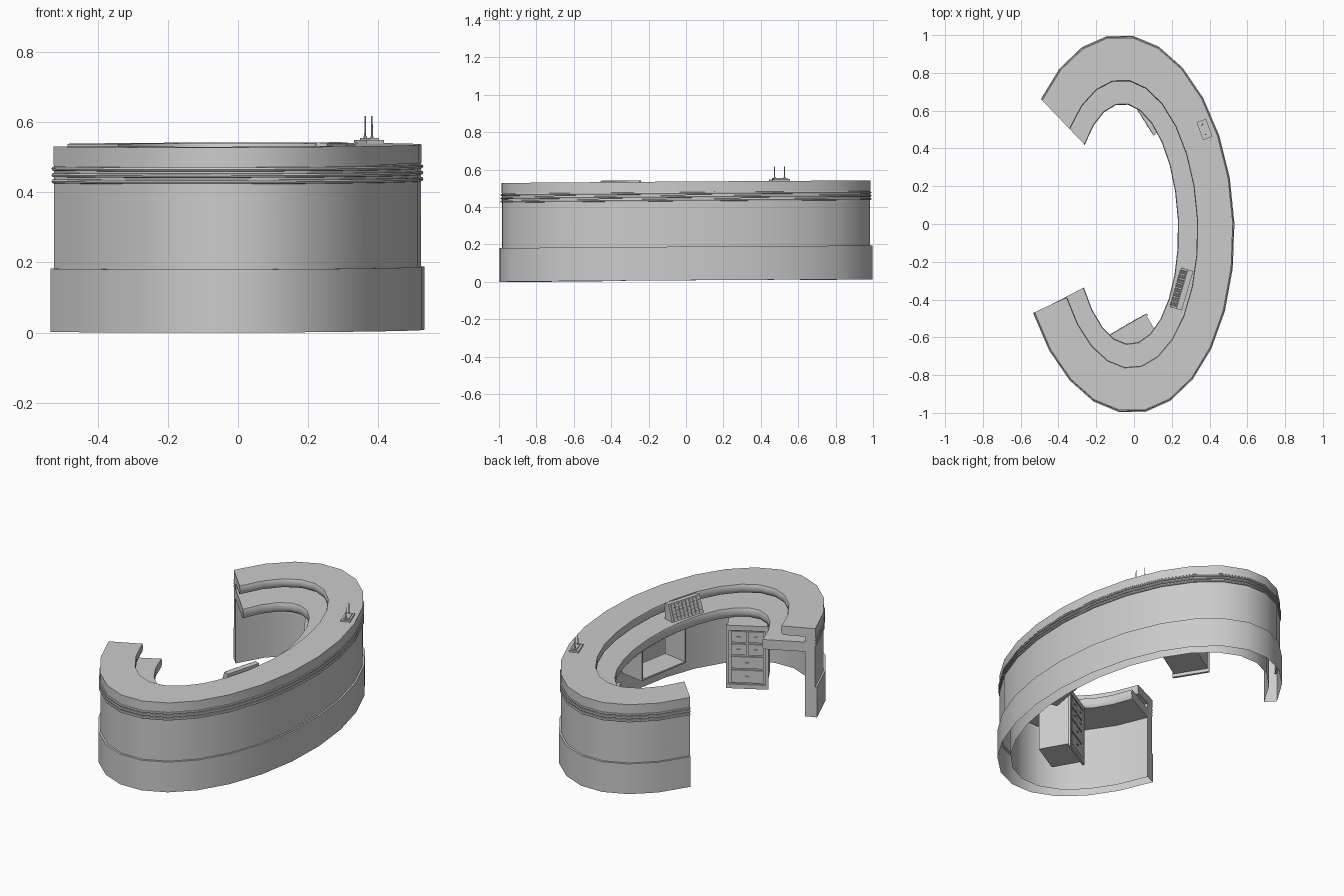
import bpy, bmesh, math
from mathutils import Vector, Matrix

if "Cube" in bpy.data.objects:
    bpy.data.objects.remove(bpy.data.objects["Cube"])

SEG = 21


def tilt(co):
    # the whole desk leans very slightly
    return (co[0], co[1], co[2] + 0.007 * (1 + co[1]) + 0.003 * co[0])


def finish(bm, name, smooth=False):
    for v in bm.verts:
        v.co = tilt(v.co)
    bmesh.ops.recalc_face_normals(bm, faces=bm.faces)
    me = bpy.data.meshes.new(name)
    bm.to_mesh(me)
    bm.free()
    ob = bpy.data.objects.new(name, me)
    bpy.context.collection.objects.link(ob)
    if smooth:
        bpy.ops.object.select_all(action='DESELECT')
        ob.select_set(True)
        bpy.context.view_layer.objects.active = ob
        bpy.ops.object.shade_smooth_by_angle(angle=math.radians(32))
    return ob


def plan(f, s):
    # desk plan: f = 0 outer face .. 1 worktop inner edge, s = 0..1 along the desk
    t = math.radians(138.7 - s * (290.7 - 4 * f))
    a, b = 0.574 - 0.299 * f, 1.003 - 0.368 * f
    return (-0.042 + a * math.cos(t) - 0.03 * (1 - 0.4 * f) * math.sin(t), b * math.sin(t))


def sweep(name, profile, skip=()):
    # closed (f, z) cross-section swept around the open oval; skip leaves out sides
    bm = bmesh.new()
    rows = [[bm.verts.new((*plan(f, i / SEG), z)) for f, z in profile] for i in range(SEG + 1)]
    n = len(profile)
    for r0, r1 in zip(rows, rows[1:]):
        for j in range(n):
            if j in skip:
                continue
            k = (j + 1) % n
            bm.faces.new((r0[j], r0[k], r1[k], r1[j]))
    bm.faces.new(rows[0])
    bm.faces.new(rows[-1])
    return finish(bm, name, True)


def rect(f0, f1, z0, z1):
    return [(f0, z0), (f1, z0), (f1, z1), (f0, z1)]


def slab(f0, f1, z0, z1, r=0.012):
    # slab with an eased inner edge
    return [(f0, z0), (f1 - 3 * r, z0), (f1 - r, z0 + r * 0.7), (f1, z0 + 2 * r),
            (f1, z1 - r), (f1 - r, z1), (f0, z1)]


def box(bm, frame, lo, hi):
    # box between two local corners, placed by a frame
    c = [(a + b) / 2 for a, b in zip(lo, hi)]
    d = [b - a for a, b in zip(lo, hi)]
    bmesh.ops.create_cube(bm, size=1, matrix=frame @ Matrix.Translation(c) @ Matrix.Diagonal((*d, 1)))


def frame_at(x, y, dx, dy, z=0):
    # local x runs along (dx, dy), local y is to its left
    return Matrix.Translation((x, y, z)) @ Matrix.Rotation(math.atan2(dy, dx), 4, 'Z')


# curved desk, open underneath
sweep("plinth", rect(0.0, 0.22, 0.0, 0.18), skip=(0, 2))
sweep("plinth_ledge", rect(0.0, 0.04, 0.176, 0.18))
sweep("wall", rect(0.035, 0.22, 0.18, 0.475), skip=(0, 2))
sweep("upper_counter", slab(0.03, 0.66, 0.475, 0.528))
sweep("worktop", slab(0.20, 1.0, 0.385, 0.442))
for i in range(3):
    z = 0.429 + 0.018 * i
    sweep(f"trim_ridge_{i + 1}", [(0.036, z - 0.006), (0.02, z - 0.005), (0.012, z),
                                  (0.02, z + 0.005), (0.036, z + 0.006)])


# drawer cabinets: local y points out of the front
def cabinet(name, frame, w, depth):
    bm = bmesh.new()
    h = w / 2
    z0, z1 = 0.012, 0.386
    box(bm, frame, (-h, -depth, z0 + 0.02), (h, -0.008, z1))
    for s in (-1, 1):
        box(bm, frame, (s * h - 0.008, -0.01, z0), (s * h + 0.008, 0.002, z1))
    box(bm, frame, (-h, -0.01, z0), (h, 0.004, z0 + 0.025))
    box(bm, frame, (-h, -0.01, z1 - 0.03), (h, 0.002, z1))
    # two small drawers in the top row, wide drawers below
    rows = [(0.285, 0.35, 2), (0.21, 0.275, 2), (0.13, 0.2, 1), (0.045, 0.12, 1)]
    for a, b, n in rows:
        cell = (w - 0.03) / n
        for i in range(n):
            x = -h + 0.015 + cell * (i + 0.5)
            box(bm, frame, (x - cell / 2 + 0.004, -0.01, a), (x + cell / 2 - 0.004, 0, b))
            m = (a + b) / 2
            box(bm, frame, (x - 0.01, 0, m - 0.003), (x + 0.01, 0.006, m + 0.003))
    finish(bm, name)


cabinet("right_drawer_cabinet", frame_at(-0.03, -0.533, 0.19, 0.11), 0.215, 0.19)
cabinet("left_drawer_cabinet", frame_at(0.05, 0.56, -0.1, 0.16), 0.2, 0.2)

# open shelf box under the worktop
bm = bmesh.new()
fr = frame_at(0.285, -0.2, 0.17, 0.985)
w, d, z0, z1 = 0.17, 0.15, 0.15, 0.386
box(bm, fr, (-w, -d, z0), (w, 0, z0 + 0.01))
box(bm, fr, (-w, -d, z0), (-w + 0.01, 0, z1))
box(bm, fr, (w - 0.01, -d, z0), (w, 0, z1))
finish(bm, "open_shelf")

# sloping keypad console
bm = bmesh.new()
fr = frame_at(0.255, -0.345, 0.06, 0.205)
prof = [(0.035, 0.442), (0.0, 0.537), (-0.03, 0.535), (-0.03, 0.442)]
ends = [[bm.verts.new(fr @ Vector((x, y, z))) for y, z in prof] for x in (-0.108, 0.108)]
bm.faces.new(ends[0])
bm.faces.new(ends[1])
for j in range(4):
    k = (j + 1) % 4
    bm.faces.new((ends[0][j], ends[0][k], ends[1][k], ends[1][j]))
finish(bm, "console_body")

bm = bmesh.new()
slope = math.atan2(0.095, -0.035)
key_fr = fr @ Matrix.Translation((0, 0.035, 0.442)) @ Matrix.Rotation(slope, 4, 'X')
for r in range(5):
    for c in range(8):
        x, y = -0.0875 + 0.025 * c, 0.014 + 0.0185 * r
        box(bm, key_fr, (x - 0.009, y - 0.007, -0.006), (x + 0.009, y + 0.007, 0.004))
finish(bm, "console_keys")

# pen stand on the upper counter
bm = bmesh.new()
fr = frame_at(0.372, 0.5, -0.035, 0.095)
box(bm, fr, (-0.05, -0.028, 0.52), (0.05, 0.025, 0.537))
box(bm, fr, (-0.038, -0.018, 0.53), (0.038, 0.012, 0.543))
finish(bm, "pen_stand")
bm = bmesh.new()
for s in (-1, 1):
    for r, z0, z1 in ((0.006, 0.54, 0.548), (0.0028, 0.548, 0.606)):
        bmesh.ops.create_cone(bm, cap_ends=True, segments=8, radius1=r, radius2=r * 0.8, depth=z1 - z0,
                              matrix=fr @ Matrix.Translation((0.028 * s, 0, (z0 + z1) / 2)))
finish(bm, "pens")
